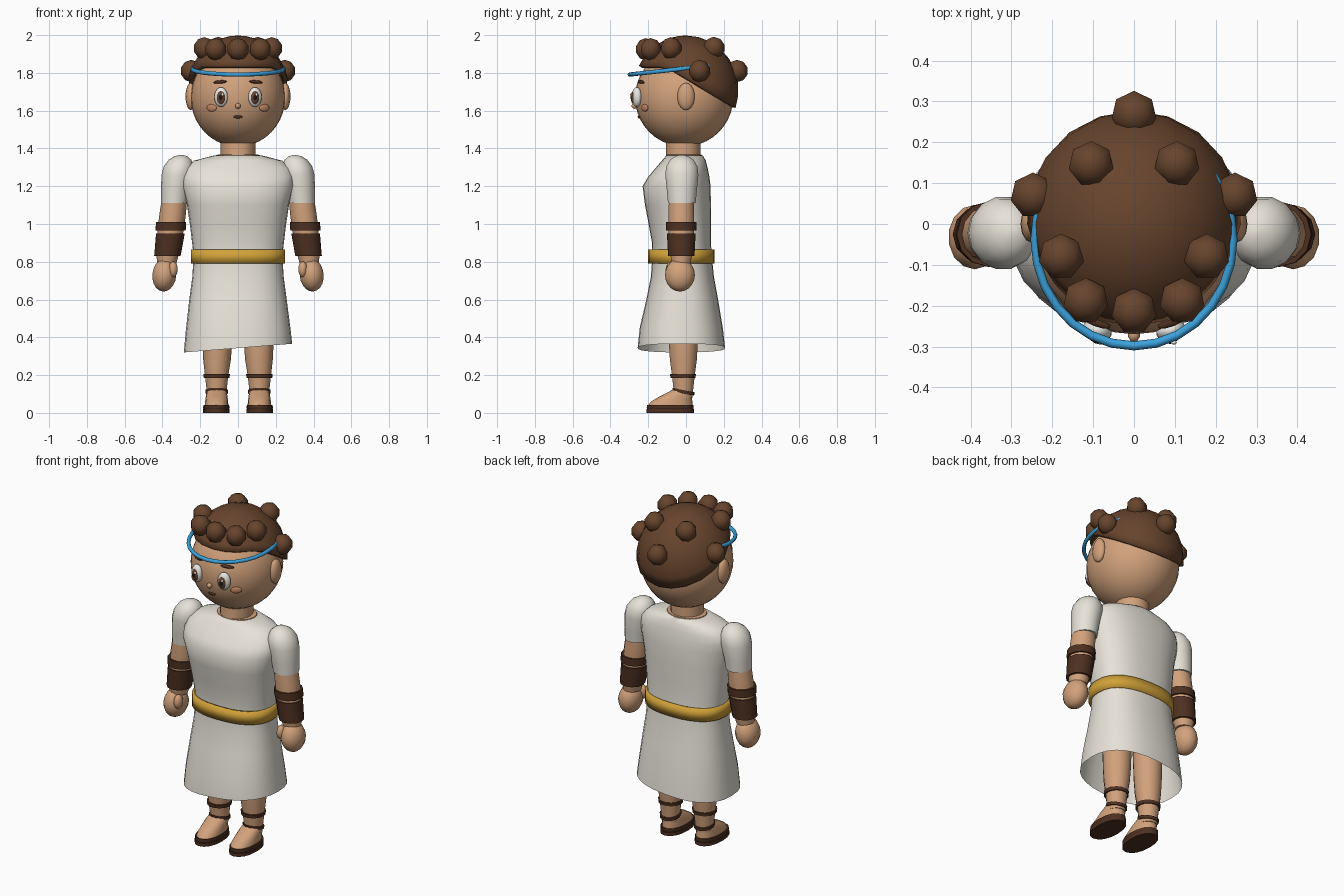
import bpy, bmesh, math
from mathutils import Vector

if "Cube" in bpy.data.objects:
    bpy.data.objects.remove(bpy.data.objects["Cube"])

# ---------- colours ----------
def mat(name, r, g, b):
    m = bpy.data.materials.new(name)
    m.diffuse_color = (r, g, b, 1)
    m.use_nodes = True
    m.node_tree.nodes["Principled BSDF"].inputs["Base Color"].default_value = m.diffuse_color
    return m

SKIN = mat("skin", .644, .36, .20)
CLOTH = mat("cream cloth", .80, .765, .69)
HAIR = mat("brown hair", .135, .058, .026)
LEATHER = mat("dark leather", .075, .030, .015)
GOLD = mat("gold", .64, .36, .04)
BLUE = mat("blue", .045, .36, .72)
BLUSH = mat("blush", .52, .235, .12)
WHITE = mat("eye white", .88, .88, .86)
DARK = mat("pupil dark", .012, .008, .006)

# ---------- helpers ----------
def finish(o, name, m, angle=40):
    o.name = o.data.name = name
    o.data.materials.append(m)
    bpy.ops.object.select_all(action='DESELECT')
    o.select_set(True)
    bpy.context.view_layer.objects.active = o
    bpy.ops.object.shade_smooth_by_angle(angle=math.radians(angle))
    return o

def from_bmesh(bm, name, m, angle=40):
    bmesh.ops.recalc_face_normals(bm, faces=bm.faces)
    me = bpy.data.meshes.new(name)
    bm.to_mesh(me)
    bm.free()
    o = bpy.data.objects.new(name, me)
    bpy.context.collection.objects.link(o)
    return finish(o, name, m, angle)

def skin_rows(bm, rows):
    for a, b in zip(rows, rows[1:]):
        n = len(a)
        for i in range(n):
            bm.faces.new((a[i], a[(i + 1) % n], b[(i + 1) % n], b[i]))

def loft(name, m, rings, seg=16, n=2.0, top=True, bottom=True, shear=None, angle=40):
    """rings from low to high: (centre x, z, half width, front y, back y)"""
    bm = bmesh.new()
    rows = []
    for k, (cx, z, rx, yf, yb) in enumerate(rings):
        row = []
        for i in range(seg):
            a = 2 * math.pi * i / seg
            c, s = math.cos(a), math.sin(a)
            u = math.copysign(abs(c) ** (2 / n), c)
            v = math.copysign(abs(s) ** (2 / n), s)
            dz = shear[k] * rx * u if shear else 0
            row.append(bm.verts.new((cx + rx * u, (yf + yb) / 2 + (yb - yf) / 2 * v, z + dz)))
        rows.append(row)
    skin_rows(bm, rows)
    if bottom:
        bm.faces.new(rows[0])
    if top:
        bm.faces.new(rows[-1])
    return from_bmesh(bm, name, m, angle)

def ball(name, m, loc, radii, seg=16, rings=10, rot=(0, 0, 0), angle=80):
    bpy.ops.mesh.primitive_uv_sphere_add(segments=seg, ring_count=rings, radius=1,
                                         location=loc, rotation=rot)
    o = bpy.context.object
    o.scale = radii
    return finish(o, name, m, angle)

# ---------- head ----------
HC, HR = Vector((0, -.01, 1.67)), Vector((.25, .26, .26))
ball("head", SKIN, HC, HR, 32, 20)

def face_y(x, z):
    return HC.y - HR.y * math.sqrt(1 - (x / HR.x) ** 2 - ((z - HC.z) / HR.z) ** 2)

ball("nose", SKIN, (0, face_y(0, 1.625) - .005, 1.625), (.015, .018, .015), 10, 6)
ball("mouth", LEATHER, (0, face_y(0, 1.567), 1.567), (.026, .007, .008), 10, 6)
for side, s in (("right", -1), ("left", 1)):
    x = .09 * s
    turn = (0, 0, .3 * s)
    ey = face_y(x, 1.672)
    ball(side + "_eye", WHITE, (x, ey - .008, 1.672), (.037, .026, .052), 16, 10, turn)
    ball(side + "_iris", HAIR, (x, ey - .021, 1.67), (.025, .018, .038), 14, 8, turn)
    ball(side + "_pupil", DARK, (x, ey - .029, 1.67), (.014, .012, .022), 12, 8, turn)
    ball(side + "_eye_glint", WHITE, (x + .008, ey - .038, 1.685), (.007, .005, .008), 8, 6)
    ball(side + "_eyebrow", LEATHER, (.095 * s, face_y(.095, 1.752) - .002, 1.752),
         (.04, .012, .009), 10, 6, (0, .08 * s, .38 * s))
    ball(side + "_cheek", BLUSH, (.14 * s, face_y(.14, 1.615), 1.615), (.031, .01, .02), 12, 8, (0, 0, .55 * s))
    ball(side + "_ear", SKIN, (.25 * s, 0, 1.675), (.028, .046, .072), 12, 10)

# ---------- hair cap, trimmed along a hairline falling to the nape ----------
def hairline(y):
    return 1.838 - .6 * max(0, y + .11)

bm = bmesh.new()
SEG, STEPS = 20, 8
cols = []
for i in range(SEG):
    a = 2 * math.pi * i / SEG
    def point(p):
        return Vector((.268 * math.sin(p) * math.cos(a), .278 * math.sin(p) * math.sin(a),
                       1.71 + .288 * math.cos(p)))
    p = .1
    while point(p).z > hairline(point(p).y):
        p += .005
    cols.append([bm.verts.new(point(p * k / STEPS)) for k in range(1, STEPS + 1)])
rows = [list(r) for r in zip(*cols)]
skin_rows(bm, rows)
tip = bm.verts.new((0, 0, 1.998))
for i in range(SEG):
    bm.faces.new((rows[0][i], rows[0][(i + 1) % SEG], tip))
cap = from_bmesh(bm, "hair_cap", HAIR, 50)
sol = cap.modifiers.new("thickness", 'SOLIDIFY')
sol.thickness, sol.offset = .025, -1

# curls
CURLS = [(.118, -.188, 1.925), (.178, -.08, 1.93), (.105, .147, 1.932), (.247, .07, 1.81)]
spots = [(0, -.213, 1.925), (0, .27, 1.81)] + [(s * x, y, z) for x, y, z in CURLS for s in (-1, 1)]
for i, p in enumerate(spots):
    ball("curl_%d" % (i + 1), HAIR, p, (.059, .059, .059), 7, 5)

# headband
bpy.ops.mesh.primitive_torus_add(major_segments=28, minor_segments=8, major_radius=1, minor_radius=.043,
                                 location=(0, -.038, 1.82), rotation=(.11, 0, 0))
band = bpy.context.object
band.scale = (.243, .262, .26)
finish(band, "headband", BLUE, 80)

# ---------- body ----------
loft("neck", SKIN, [(0, 1.34, .125, -.1, .09), (0, 1.366, .115, -.105, .085), (0, 1.368, .092, -.105, .077),
                    (0, 1.46, .092, -.105, .077)], 20)
TUNIC = [(0, .343, .287, -.256, .207), (0, .45, .276, -.245, .195), (0, .60, .258, -.21, .17),
         (0, .72, .242, -.186, .148), (0, .83, .235, -.178, .137), (0, .90, .243, -.18, .132),
         (0, 1.0, .255, -.198, .132), (0, 1.10, .270, -.217, .132), (0, 1.20, .295, -.23, .130),
         (0, 1.25, .298, -.20, .124), (0, 1.295, .285, -.162, .115), (0, 1.335, .235, -.128, .105),
         (0, 1.362, .13, -.105, .09)]
loft("tunic", CLOTH, TUNIC, 28, 2.4, bottom=False, shear=[.08, .04] + [0] * 11, angle=60)
belt = loft("belt", GOLD, [(0, .79, .25, -.2, .15), (0, .865, .25, -.2, .15)], 28, 2.4, top=False, bottom=False)
sol = belt.modifiers.new("thickness", 'SOLIDIFY')
sol.thickness, sol.offset = .018, -1

# ---------- limbs ----------
def limb(name, m, s, rows, cy, squash=1.0, seg=14, **kw):
    """rows: (x, z, radius) around depth cy"""
    return loft(name, m, [(s * x, z, r, cy - r * squash, cy + r * squash) for x, z, r in rows], seg, **kw)

for side, s in (("right", -1), ("left", 1)):
    limb(side + "_sleeve", CLOTH, s, [(.337, 1.11, .071), (.331, 1.18, .077), (.32, 1.26, .085), (.313, 1.305, .08),
                                      (.307, 1.34, .06), (.303, 1.358, .035), (.30, 1.366, .008)],
         -.022, 1.06, angle=60)
    limb(side + "_arm", SKIN, s, [(.377, .79, .05), (.372, .85, .062), (.355, .98, .07), (.345, 1.06, .07),
                                  (.335, 1.15, .066)], -.025)
    limb(side + "_bracer", LEATHER, s, [(.374, .83, .070), (.371, .85, .071), (.358, .95, .076)], -.025, seg=12)
    limb(side + "_bracer_band", LEATHER, s, [(.357, .965, .08), (.354, 1.01, .08)], -.025, seg=12)
    ball(side + "_hand", SKIN, (.39 * s, -.032, .73), (.065, .079, .088), 14, 10, (0, -.1 * s, 0))
    ball(side + "_thumb", SKIN, (.343 * s, -.078, .76), (.025, .03, .042), 10, 8)
    limb(side + "_leg", SKIN, s, [(.113, .08, .05), (.113, .12, .053), (.113, .2, .062), (.111, .28, .073),
                                  (.11, .36, .078), (.108, .6, .085)], -.014)
    limb(side + "_calf_strap", LEATHER, s, [(.113, .185, .068), (.113, .205, .07)], -.016)
    strap = limb(side + "_ankle_strap", LEATHER, s, [(.113, .100, .059), (.113, .118, .06)], -.014)
    for v in strap.data.vertices:
        v.co.z -= .2 * v.co.y
    loft(side + "_foot", SKIN, [(.113 * s, .035, .062, -.205, .035), (.113 * s, .06, .061, -.185, .034),
                                (.113 * s, .09, .057, -.135, .03), (.113 * s, .115, .052, -.085, .028),
                                (.113 * s, .13, .04, -.06, .02)], 16, 2.2, angle=60)
    loft(side + "_sole", LEATHER, [(.115 * s, 0, .070, -.21, .042), (.115 * s, .02, .070, -.21, .042)], 16, 2.2)
    loft(side + "_sole_rim", LEATHER, [(.115 * s, .02, .066, -.205, .038), (.115 * s, .026, .07, -.208, .041),
                                       (.115 * s, .042, .068, -.206, .04)], 16, 2.2)
